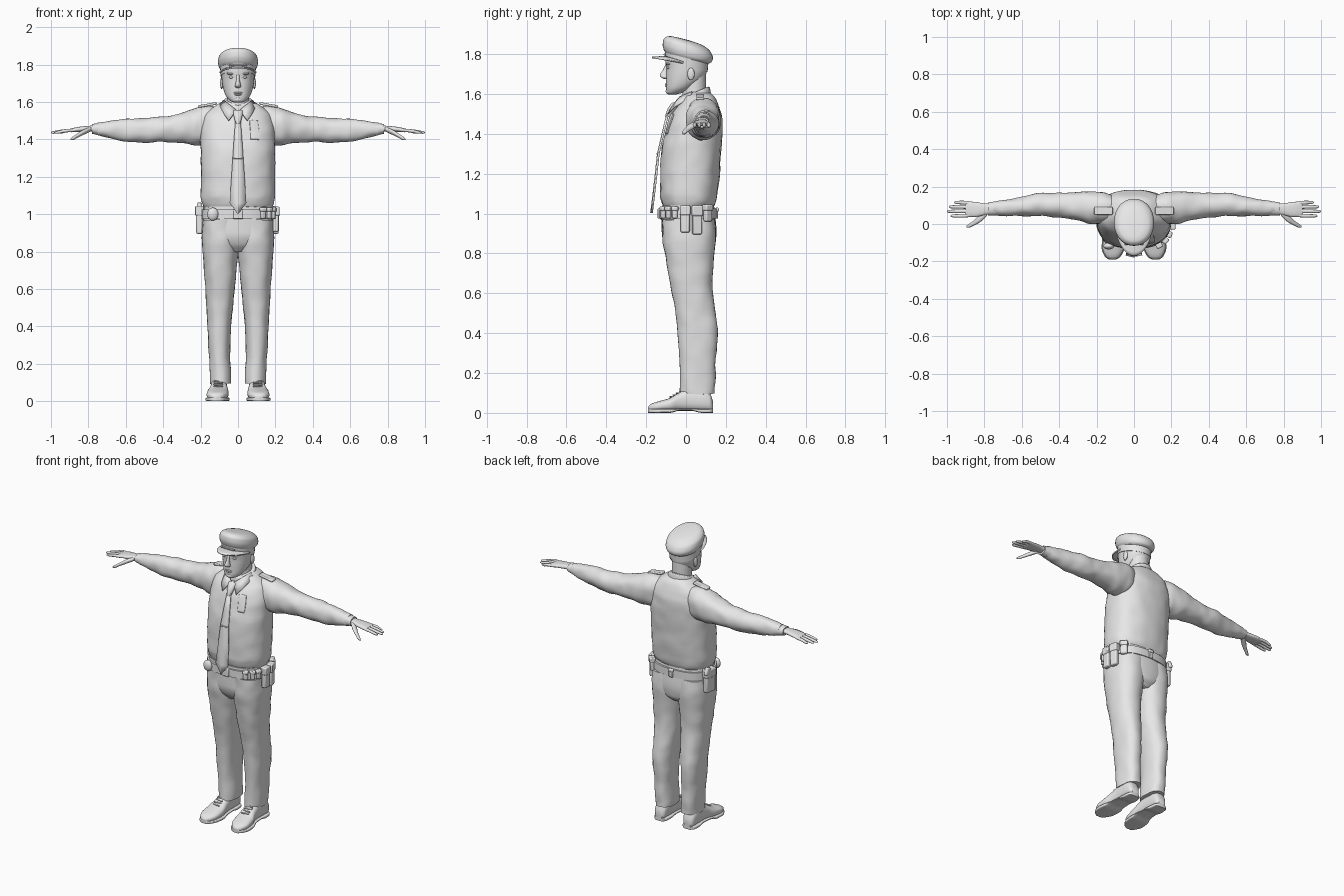
import bpy
import bmesh
from math import sin, cos, tau, pi, radians, copysign, atan2
from mathutils import Vector, Matrix, Euler, noise

default_cube = bpy.data.objects.get("Cube")
if default_cube:
    bpy.data.objects.remove(default_cube, do_unlink=True)

grey = bpy.data.materials.new("plain_grey")
grey.use_nodes = True
grey.diffuse_color = (0.8, 0.8, 0.8, 1)
grey.node_tree.nodes["Principled BSDF"].inputs["Base Color"].default_value = grey.diffuse_color
parts = []


def finish(name, bm, mirror=False):
    """Turn a bmesh into a named, coloured object, mirrored across x if asked."""
    bmesh.ops.recalc_face_normals(bm, faces=bm.faces)
    mesh = bpy.data.meshes.new(name)
    bm.to_mesh(mesh)
    bm.free()
    mesh.materials.append(grey)
    obj = bpy.data.objects.new(name, mesh)
    bpy.context.collection.objects.link(obj)
    if mirror:
        obj.modifiers.new("Mirror", "MIRROR").use_mirror_merge = False
    parts.append(obj)
    return obj


def smooth_rows(sections, steps):
    """Interpolate cross-sections without overshoot; the first value is the position."""
    def tangent(i, k):
        slopes = [(sections[j + 1][k] - sections[j][k]) / (sections[j + 1][0] - sections[j][0])
                  for j in (i - 1, i) if 0 <= j < len(sections) - 1]
        first, last = slopes[0], slopes[-1]
        return 2 * first * last / (first + last) if first * last > 0 else 0

    rows = []
    for i in range(len(sections) - 1):
        low, high = sections[i], sections[i + 1]
        gap = high[0] - low[0]
        for step in range(steps):
            u = step / steps
            row = [low[0] + gap * u]
            for k in range(1, len(low)):
                ease = u * u * (3 - 2 * u)
                row.append(low[k] + (high[k] - low[k]) * ease
                           + gap * u * (1 - u) * ((1 - u) * tangent(i, k) - u * tangent(i + 1, k)))
            rows.append(row)
    return rows + [list(sections[-1])]


def loft(name, axis, sections, power=2, sides=32, steps=4, mirror=False, tilt=0, wrinkle=0):
    """Skin superellipse sections given as (position, a_min, a_max, b_min, b_max)."""
    bm = bmesh.new()
    rings = []
    for t, a0, a1, b0, b1 in smooth_rows(sections, steps):
        ring = []
        for i in range(sides):
            c, s = cos(tau * i / sides), sin(tau * i / sides)
            a = (a0 + a1) / 2 + (a1 - a0) / 2 * copysign(abs(c) ** (2 / power), c)
            b = (b0 + b1) / 2 + (b1 - b0) / 2 * copysign(abs(s) ** (2 / power), s)
            co = Vector({"x": (t, a, b), "y": (a, t, b), "z": (a, b, t)}[axis])
            if wrinkle:
                co += noise.noise_vector(co * 15) * wrinkle
            co.z += tilt * co.y
            ring.append(bm.verts.new(co))
        rings.append(ring)
    for low, high in zip(rings, rings[1:]):
        for i in range(sides):
            j = (i + 1) % sides
            bm.faces.new((low[i], low[j], high[j], high[i]))
    bm.faces.new(rings[0])
    bm.faces.new(rings[-1])
    return finish(name, bm, mirror)


def centred(rows):
    """Sections symmetric in x, from (z, half width, front y, back y)."""
    return [(z, -w, w, front, back) for z, w, front, back in rows]


def box(name, centre, size, rotation=(0, 0, 0), bevel=0.004, mirror=False):
    bm = bmesh.new()
    place = Matrix.LocRotScale(Vector(centre), Euler(rotation), Vector(size))
    bmesh.ops.create_cube(bm, size=1, matrix=place)
    obj = finish(name, bm, mirror)
    mod = obj.modifiers.new("Bevel", "BEVEL")
    mod.width, mod.segments = bevel, 2
    return obj


def ball(name, centre, size, mirror=False):
    bm = bmesh.new()
    place = Matrix.LocRotScale(Vector(centre), None, Vector(size))
    bmesh.ops.create_uvsphere(bm, u_segments=20, v_segments=12, radius=1, matrix=place)
    return finish(name, bm, mirror)


def sheet(name, rows, thickness, mirror=False, wrap=None):
    """Thin plate from a grid of points, optionally laid on another surface."""
    bm = bmesh.new()
    grid = [[bm.verts.new(p) for p in row] for row in rows]
    for low, high in zip(grid, grid[1:]):
        for i in range(len(low) - 1):
            bm.faces.new((low[i], low[i + 1], high[i + 1], high[i]))
    obj = finish(name, bm, mirror)
    if wrap:
        mod = obj.modifiers.new("Lay", "SHRINKWRAP")
        mod.target, mod.offset = wrap, 0.003
    mod = obj.modifiers.new("Thickness", "SOLIDIFY")
    mod.thickness, mod.offset = thickness, 0
    return obj


# Shoes with soles and laces
shoe = [(-.19, .10, .13, .012, .03), (-.175, .078, .15, .008, .045), (-.13, .055, .168, .008, .06),
        (-.08, .05, .165, .008, .075), (-.03, .055, .15, .01, .105), (.02, .058, .145, .01, .125),
        (.08, .06, .145, .008, .125), (.12, .065, .14, .008, .1), (.135, .08, .125, .01, .06)]
loft("shoes", "y", shoe, power=2.5, mirror=True)
loft("soles", "y", [(y, a - .005, b + .005, .012 if abs(y) < .04 else 0, .021)
                    for y, a, b, low, top in shoe], power=5, mirror=True)
for i in range(4):
    box("shoe_lace", (.105, -.075 + i * .016, .08 + i * .009), (.05, .007, .008),
        (.5, 0, .2 * (-1) ** i), .002, True)

# Trousers
loft("trouser_legs", "z", [
    (.095, .035, .148, -.03, .145), (.13, .035, .15, -.03, .146), (.27, .042, .157, -.032, .15),
    (.42, .035, .165, -.045, .16), (.52, .025, .17, -.055, .145), (.65, .012, .178, -.08, .132),
    (.78, .0, .188, -.102, .14), (.88, -.01, .193, -.118, .15), (.97, -.01, .188, -.12, .145)],
    power=2.3, mirror=True, wrinkle=.005)
loft("trouser_seat", "z", centred([
    (.8, .06, -.07, .11), (.84, .13, -.105, .145), (.9, .185, -.122, .152),
    (1.0, .187, -.122, .145), (1.04, .185, -.12, .14)]), power=2.5, wrinkle=.003)

# Shirt body and sleeves
shirt = loft("shirt_body", "z", centred([
    (1.03, .18, -.11, .135), (1.06, .192, -.122, .15), (1.1, .198, -.13, .158),
    (1.22, .197, -.13, .17), (1.33, .2, -.122, .178), (1.42, .2, -.1, .182),
    (1.48, .195, -.08, .18), (1.53, .18, -.05, .17), (1.57, .135, -.022, .15),
    (1.6, .085, -.005, .13), (1.61, .06, .0, .12)]), power=2.4, sides=48, wrinkle=.005)
loft("sleeves", "x", [
    (.1, .02, .15, 1.42, 1.57), (.17, .0, .17, 1.37, 1.58), (.23, .0, .173, 1.37, 1.565),
    (.3, .02, .172, 1.383, 1.54), (.4, .035, .166, 1.385, 1.52), (.47, .04, .165, 1.385, 1.515),
    (.58, .04, .15, 1.39, 1.51), (.68, .045, .13, 1.405, 1.5), (.75, .048, .118, 1.422, 1.487)],
    power=2.2, mirror=True, steps=6, wrinkle=.007)
loft("cuffs", "x", [(.735, .046, .122, 1.42, 1.488), (.78, .046, .115, 1.43, 1.482)],
     power=2.2, mirror=True)
box("epaulettes", (.163, .07, 1.584), (.1, .042, .014), (0, .17, 0), .005, True)
sheet("chest_pocket", [[(.07 + .0055 * i, -.12, 1.405 + .012 * j) for i in range(11)]
                       for j in range(11)], .007, wrap=shirt)

# Hands
loft("palms", "x", [(.76, .055, .107, 1.442, 1.475), (.8, .048, .11, 1.442, 1.472),
                    (.85, .038, .118, 1.44, 1.467), (.89, .038, .12, 1.438, 1.459),
                    (.9, .045, .115, 1.442, 1.456)], power=2.5, mirror=True)
for name, y, tip in [("index", .048, .98), ("middle", .069, 1), ("ring", .09, .99), ("little", .11, .962)]:
    spread = y + (y - .078) * .15
    loft(name + "_fingers", "x", [
        (.87, y - .01, y + .01, 1.441, 1.458), (.92, spread - .01, spread + .01, 1.437, 1.455),
        (tip - .012, spread - .008, spread + .008, 1.43, 1.444),
        (tip - .003, spread - .005, spread + .005, 1.432, 1.441),
        (tip, spread - .002, spread + .002, 1.434, 1.438)], sides=12, mirror=True)
loft("thumbs", "x", [(.785, .045, .085, 1.443, 1.468), (.82, .012, .055, 1.427, 1.455),
                     (.86, -.01, .016, 1.408, 1.43), (.885, -.02, -.001, 1.396, 1.413),
                     (.895, -.019, -.01, 1.396, 1.404)], sides=16, mirror=True)

# Neck, collar and tie
loft("neck", "z", centred([(1.53, .068, -.02, .11), (1.6, .06, -.018, .1), (1.7, .06, -.015, .1)]))
loft("collar_band", "z", centred([(1.55, .088, -.035, .125), (1.585, .078, -.03, .118),
                                  (1.59, .07, -.025, .11)]), tilt=.42)
sheet("collar_flaps", [[(.008, -.055, 1.555), (.05, -.09, 1.5)], [(.045, -.03, 1.585), (.075, -.06, 1.535)],
                       [(.076, .03, 1.61), (.098, .02, 1.58)]], .008, True)
loft("tie_knot", "z", centred([(1.485, .013, -.105, -.075), (1.52, .022, -.095, -.055),
                               (1.55, .026, -.075, -.04), (1.558, .018, -.065, -.04)]))
tie_path = [(1.5, .013, -.09), (1.4, .021, -.114), (1.3, .028, -.137), (1.18, .036, -.15),
            (1.06, .044, -.164), (1.003, .003, -.171)]
sheet("tie_blade", [[(-w, y, z), (0, y - .004, z), (w, y, z)] for z, w, y in tie_path], .009)
box("tie_clip", (0, -.144, 1.3), (.05, .008, .008), bevel=.002)

# Belt with gear around it
BELT_X, BELT_Y, BELT_MID = .193, .143, .01
loft("belt", "z", centred([(.975, BELT_X, BELT_MID - BELT_Y, BELT_MID + BELT_Y),
                           (1.025, BELT_X, BELT_MID - BELT_Y, BELT_MID + BELT_Y)]), power=2.5, sides=48)
box("belt_buckle", (0, -.135, 1), (.055, .014, .05))


def pouch(name, degrees, width, depth, height, top):
    """Flapped case standing on the outside of the belt at an angle from +x."""
    c, s = cos(radians(degrees)), sin(radians(degrees))
    x = BELT_X * copysign(abs(c) ** .8, c)
    y = BELT_Y * copysign(abs(s) ** .8, s)
    turn = atan2(copysign(abs(s) ** 1.2, s) / BELT_Y, copysign(abs(c) ** 1.2, c) / BELT_X)
    x, y = x + cos(turn) * depth * .3, y + sin(turn) * depth * .3 + BELT_MID
    box(name, (x, y, top - height / 2), (depth, width, height), (0, 0, turn), .008)
    box(name + "_flap", (x, y, top - height * .18), (depth + .008, width + .006, height * .36),
        (0, 0, turn), .006)


for angle in (-52, -36, -21):
    pouch("small_pouch", angle, .028, .022, .06, 1.035)
pouch("front_pouch", -3, .046, .032, .135, 1.04)
pouch("middle_pouch", 13, .048, .032, .145, 1.04)
pouch("rear_pouch", 36, .042, .028, .085, 1.045)
pouch("holster", 170, .075, .036, .15, 1.045)
box("holster_grip", (-.207, .075, 1.035), (.024, .04, .05), (.4, 0, 0), .008)
ball("round_case", (-.135, -.118, 1), (.03, .018, .035))
pouch("back_keeper", 90, .03, .01, .056, 1.03)

# Head and face
loft("head", "z", centred([
    (1.597, .02, -.088, -.05), (1.605, .04, -.097, -.02), (1.635, .066, -.1, .04),
    (1.68, .081, -.1, .09), (1.72, .087, -.099, .106), (1.77, .089, -.104, .108),
    (1.82, .08, -.09, .095), (1.84, .06, -.07, .07)]), power=2.1)
loft("nose", "z", centred([(1.675, .008, -.11, -.085), (1.684, .017, -.127, -.085),
                           (1.695, .014, -.131, -.085), (1.72, .009, -.116, -.085),
                           (1.745, .01, -.105, -.085)]), sides=16)
ball("upper_lip", (0, -.096, 1.649), (.023, .01, .005))
ball("lower_lip", (0, -.096, 1.64), (.02, .01, .006))
ball("chin", (0, -.086, 1.613), (.024, .016, .015))
ball("eyes", (.034, -.086, 1.732), (.014, .011, .007), True)
ball("brows", (.036, -.086, 1.75), (.022, .014, .006), True)
ball("ears", (.087, .025, 1.7), (.009, .018, .031), True)

# Peaked cap
loft("cap_band", "z", centred([(1.738, .093, -.104, .108), (1.79, .096, -.106, .113)]), tilt=-.26)
loft("cap_crown", "z", centred([
    (1.78, .095, -.104, .112), (1.793, .103, -.112, .128), (1.815, .107, -.117, .135),
    (1.84, .103, -.114, .126), (1.86, .085, -.1, .1), (1.87, .055, -.075, .06),
    (1.873, .02, -.03, .02)]), power=2.1, sides=40, tilt=-.26)
peak_rows = []
for reach in (0, .35, .7, 1):
    angles = [pi * (.04 + .92 * i / 20) for i in range(21)]
    peak_rows.append([(cos(a) * (.092 + .006 * reach), -sin(a) * .1 - reach * .07 * sin(a) ** 1.3,
                       1.755 + .032 * sin(a) - .004 * reach) for a in angles])
sheet("cap_peak", peak_rows, .008)
box("cap_strap", (0, -.107, 1.797), (.1, .01, .01), bevel=.003)

# Smooth shading with sharp edges kept
bpy.ops.object.select_all(action="DESELECT")
for part in parts:
    part.select_set(True)
bpy.context.view_layer.objects.active = parts[0]
bpy.ops.object.shade_smooth_by_angle(angle=radians(42))
